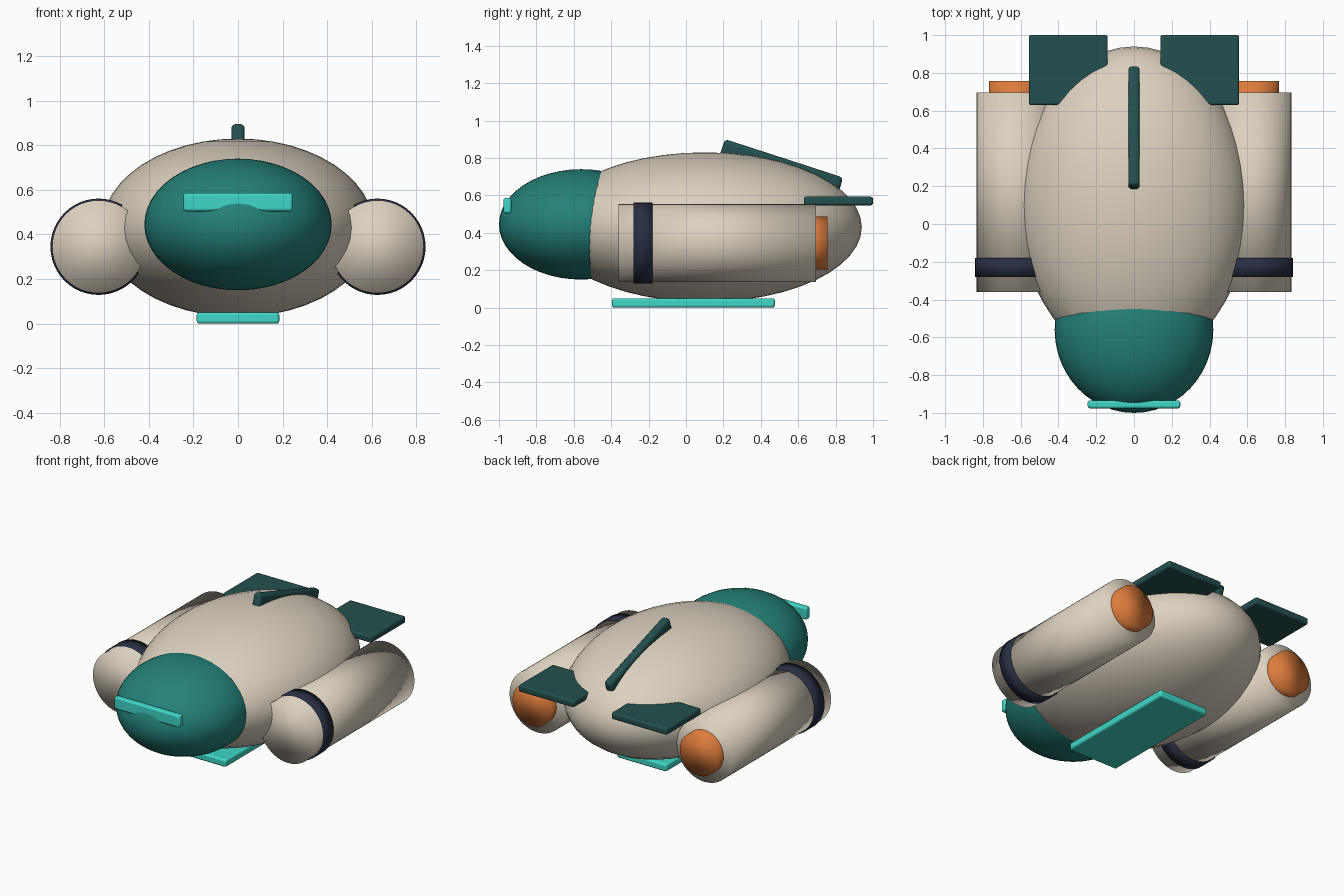
import bpy
from math import radians

cube = bpy.data.objects.get("Cube")
if cube:
    bpy.data.objects.remove(cube, do_unlink=True)


def material(name, rgb):
    mat = bpy.data.materials.new(name)
    mat.use_nodes = True
    colour = (*rgb, 1)
    mat.diffuse_color = colour
    mat.node_tree.nodes["Principled BSDF"].inputs["Base Color"].default_value = colour
    return mat


cream = material("cream", (0.72, 0.64, 0.53))
teal = material("teal", (0.018, 0.22, 0.19))
dark_teal = material("dark_teal", (0.017, 0.08, 0.077))
navy = material("navy", (0.02, 0.027, 0.052))
orange = material("orange", (0.72, 0.2, 0.045))
aqua = material("aqua", (0.05, 0.68, 0.57))


def finish(name, mat):
    obj = bpy.context.object
    obj.name = name
    obj.data.materials.append(mat)
    return obj


def ellipsoid(name, mat, centre, radii):
    bpy.ops.mesh.primitive_uv_sphere_add(segments=48, ring_count=24, location=centre)
    obj = finish(name, mat)
    obj.scale = radii
    bpy.ops.object.transform_apply(location=False, rotation=False, scale=True)
    bpy.ops.object.shade_smooth()


def tube(name, mat, x, radius, y0, y1):
    # Cylinder lying along y, with softly shaded ends
    bpy.ops.mesh.primitive_cylinder_add(
        vertices=48, radius=radius, depth=y1 - y0,
        location=(x, (y0 + y1) / 2, 0.345), rotation=(radians(90), 0, 0))
    finish(name, mat)
    bpy.ops.object.shade_smooth()


def plate(name, mat, centre, size, tilt=0, bevel=0.012):
    # Box with rounded edges
    bpy.ops.mesh.primitive_cube_add(size=1, location=centre)
    obj = finish(name, mat)
    obj.scale = size
    bpy.ops.object.transform_apply(location=False, rotation=False, scale=True)
    obj.rotation_euler.x = radians(tilt)
    mod = obj.modifiers.new("rounded_edges", "BEVEL")
    mod.width = bevel
    mod.segments = 3
    bpy.ops.object.shade_smooth_by_angle(angle=radians(35))


# Hull and canopy
ellipsoid("hull", cream, (0, 0.1, 0.43), (0.61, 0.84, 0.4))
ellipsoid("canopy", teal, (0, -0.56, 0.445), (0.42, 0.44, 0.295))

# Light bar on the nose, belly plate and top fin
plate("nose_light_bar", aqua, (0, -0.955, 0.545), (0.49, 0.042, 0.082))
plate("belly_plate", aqua, (0, 0.04, 0.025), (0.37, 0.87, 0.05))
plate("top_fin", dark_teal, (0, 0.506, 0.741), (0.06, 0.665, 0.12), tilt=-18, bevel=0.02)

# Engine pods and tail wings on both sides
for side, sign in (("left", 1), ("right", -1)):
    x = sign * 0.625
    tube(side + "_engine_pod", cream, x, 0.208, -0.36, 0.695)
    tube(side + "_pod_band", navy, x, 0.216, -0.28, -0.18)
    tube(side + "_engine_nozzle", orange, x, 0.142, 0.6, 0.757)
    plate(side + "_tail_wing", dark_teal, (sign * 0.348, 0.815, 0.57), (0.417, 0.37, 0.046))
